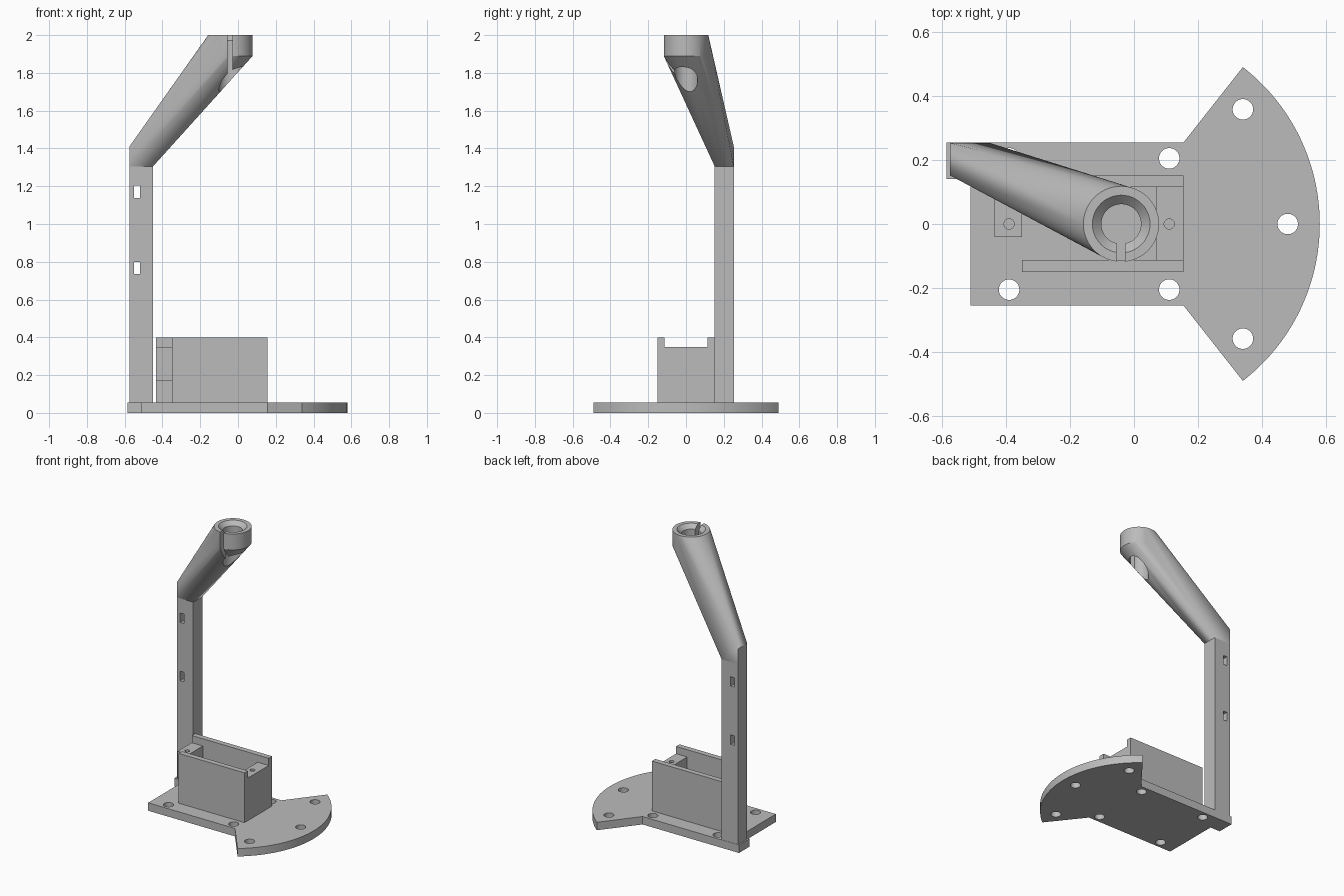
import bpy, bmesh, math
from mathutils import Vector

if "Cube" in bpy.data.objects:
    bpy.data.objects.remove(bpy.data.objects["Cube"], do_unlink=True)

grey = bpy.data.materials.new("plain_grey")
grey.use_nodes = True
COLOUR = (0.5, 0.5, 0.5, 1)
grey.diffuse_color = COLOUR
grey.node_tree.nodes["Principled BSDF"].inputs["Base Color"].default_value = COLOUR

AXIS_X = -0.04        # ring centre, also the centre of the fan's arc
BASE_TOP = 0.055
SEGMENTS = 96


def finish(name, bm):
    bmesh.ops.recalc_face_normals(bm, faces=bm.faces)
    mesh = bpy.data.meshes.new(name)
    bm.to_mesh(mesh)
    bm.free()
    mesh.materials.append(grey)
    obj = bpy.data.objects.new(name, mesh)
    bpy.context.collection.objects.link(obj)
    return obj


def prism(name, outline, z0, z1):
    bm = bmesh.new()
    face = bm.faces.new([bm.verts.new((x, y, z0)) for x, y in outline])
    out = bmesh.ops.extrude_face_region(bm, geom=[face])
    top = [g for g in out["geom"] if isinstance(g, bmesh.types.BMVert)]
    bmesh.ops.translate(bm, verts=top, vec=(0, 0, z1 - z0))
    return finish(name, bm)


def box(name, x0, x1, y0, y1, z0, z1):
    return prism(name, [(x0, y0), (x1, y0), (x1, y1), (x0, y1)], z0, z1)


def ring_points(x, y, r, n=SEGMENTS):
    return [(x + r * math.cos(math.tau * i / n), y + r * math.sin(math.tau * i / n))
            for i in range(n)]


def drill(x, y, r, z0, z1):
    return prism("drill", ring_points(x, y, r, 48), z0, z1)


def cut(obj, cutters):
    # Carve each cutter out, bake the result and drop the cutters
    for c in cutters:
        mod = obj.modifiers.new("cut", "BOOLEAN")
        mod.operation, mod.solver, mod.object = "DIFFERENCE", "EXACT", c
    deps = bpy.context.evaluated_depsgraph_get()
    mesh = bpy.data.meshes.new_from_object(obj.evaluated_get(deps))
    obj.modifiers.clear()
    obj.data = mesh
    for c in cutters:
        bpy.data.objects.remove(c, do_unlink=True)


def smooth(obj, degrees=25):
    bpy.ops.object.select_all(action="DESELECT")
    obj.select_set(True)
    bpy.context.view_layer.objects.active = obj
    bpy.ops.object.shade_smooth_by_angle(angle=math.radians(degrees))


# Base plate: rectangle, fan and the small tab under the post
fan_angle = math.atan2(0.49, 0.34 - AXIS_X)
arc = [(AXIS_X + 0.62 * math.cos(a), 0.62 * math.sin(a))
       for a in (fan_angle * (i / 24 - 1) for i in range(49))]
outline = [(-0.51, -0.255), (0.155, -0.255)] + arc + [
    (0.155, 0.255), (-0.585, 0.255), (-0.585, 0.14), (-0.51, 0.14)]
base = prism("base_plate", outline, 0, BASE_TOP)
screw_holes = [(0.48, 0)] + [(x, s * y) for s in (-1, 1)
                             for x, y in ((0.34, 0.358), (0.11, 0.205), (-0.39, 0.205))]
cut(base, [drill(x, y, 0.032, -0.1, 0.2) for x, y in screw_holes])
smooth(base)

# Open holder: two side walls and two screw blocks
box("holder_front_wall", -0.35, 0.155, -0.15, -0.113, BASE_TOP, 0.4)
box("holder_back_wall", -0.435, 0.155, 0.115, 0.152, BASE_TOP, 0.4)
for name, x0, x1, y0, z0, hole_x in (
        ("holder_end_block", 0.07, 0.155, -0.113, BASE_TOP, 0.11),
        ("holder_side_block", -0.435, -0.35, -0.04, 0.17, -0.39)):
    block = box(name, x0, x1, y0, 0.115, z0, 0.35)
    cut(block, [drill(hole_x, 0, 0.016, 0.17 if z0 < 0.1 else 0.1, 0.5)])
    smooth(block)

# Post with two cable slots
post = box("post", -0.575, -0.45, 0.152, 0.253, BASE_TOP, 1.305)
cut(post, [box("slot", -0.55, -0.52, 0, 0.5, z, z + 0.065) for z in (0.735, 1.138)])

# Arm: hull from the wedge on the post to the ring at the top
bm = bmesh.new()
for y in (0.152, 0.253):
    for x, z in ((-0.575, 1.305), (-0.45, 1.305), (-0.575, 1.41)):
        bm.verts.new((x, y, z))
for x, y in ring_points(AXIS_X, 0, 0.118):
    for z in (1.89, 2.0):
        bm.verts.new((x, y, z))
hull = bmesh.ops.convex_hull(bm, input=bm.verts)
spare = {g for g in hull["geom_interior"] + hull["geom_unused"]
         if isinstance(g, bmesh.types.BMVert)}
bmesh.ops.delete(bm, geom=list(spare), context="VERTS")
bmesh.ops.dissolve_limit(bm, angle_limit=0.002, verts=bm.verts, edges=bm.edges)
arm = finish("arm", bm)

# Ring bore, its funnel mouth and the front slit
bore = drill(AXIS_X, 0, 0.062, 1.2, 2.2)
bm = bmesh.new()
bmesh.ops.create_cone(bm, cap_ends=True, segments=48, radius1=0.06, radius2=0.1, depth=0.04)
bmesh.ops.translate(bm, verts=bm.verts, vec=Vector((AXIS_X, 0, 1.99)))
funnel = finish("funnel", bm)
slit = box("slit", -0.055, -0.028, -0.3, -0.03, 1.2, 2.2)
cut(arm, [bore, funnel, slit])
smooth(arm)
